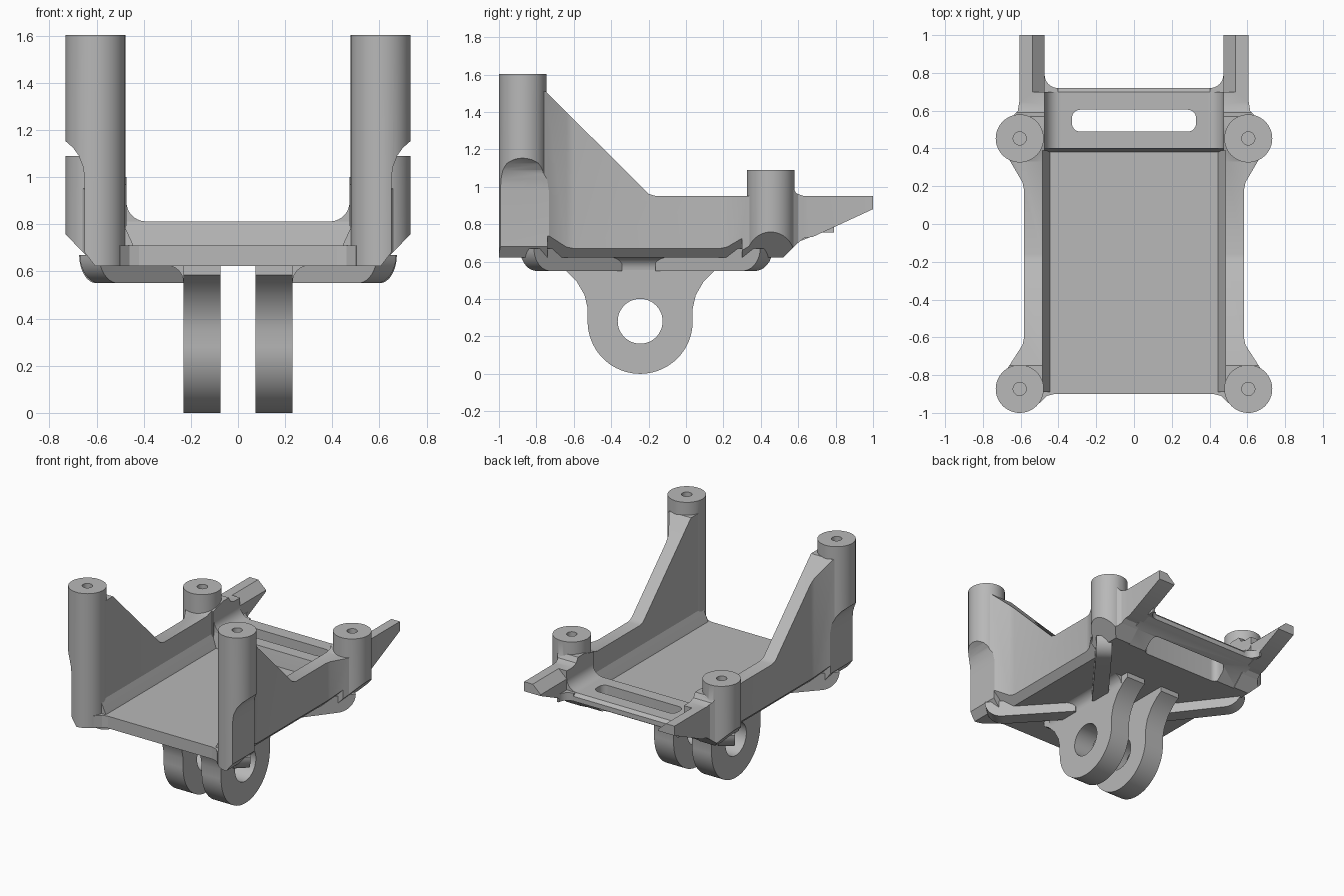
import bpy, bmesh, math
from mathutils import Vector

if "Cube" in bpy.data.objects:
    bpy.data.objects.remove(bpy.data.objects["Cube"])

grey = bpy.data.materials.new("plain grey")
grey.use_nodes = True
grey.diffuse_color = (0.48, 0.48, 0.48, 1)
grey.node_tree.nodes["Principled BSDF"].inputs["Base Color"].default_value = grey.diffuse_color


def place(axis, u, v, w):
    return {"x": (w, u, v), "y": (u, w, v), "z": (u, v, w)}[axis]


def prism(name, pts, axis, lo, hi):
    """Outline extruded along an axis from lo to hi."""
    bm = bmesh.new()
    face = bm.faces.new([bm.verts.new(place(axis, u, v, lo)) for u, v in pts])
    new = bmesh.ops.extrude_face_region(bm, geom=[face])["geom"]
    step = Vector(place(axis, 0, 0, hi - lo))
    bmesh.ops.translate(bm, vec=step, verts=[g for g in new if isinstance(g, bmesh.types.BMVert)])
    bmesh.ops.recalc_face_normals(bm, faces=bm.faces)
    mesh = bpy.data.meshes.new(name)
    bm.to_mesh(mesh)
    bm.free()
    mesh.materials.append(grey)
    ob = bpy.data.objects.new(name, mesh)
    bpy.context.collection.objects.link(ob)
    return ob


def arc(cx, cy, r, start, end, n):
    angles = [math.radians(start + (end - start) * i / n) for i in range(n + 1)]
    return [(cx + r * math.cos(a), cy + r * math.sin(a)) for a in angles]


def disc(name, cx, cy, r, axis, lo, hi, n=48):
    return prism(name, arc(cx, cy, r, 0, 360, n)[:-1], axis, lo, hi)


def apply(ob, mod):
    bpy.context.view_layer.objects.active = ob
    bpy.ops.object.modifier_apply(modifier=mod.name)


def boolean(ob, other, operation="DIFFERENCE"):
    other.hide_render = True
    mod = ob.modifiers.new("boolean", "BOOLEAN")
    mod.operation, mod.solver, mod.object = operation, "EXACT", other
    apply(ob, mod)
    bpy.data.objects.remove(other)


def mirror(ob):
    apply(ob, ob.modifiers.new("mirror", "MIRROR"))


POST_X, POST_R = 0.605, 0.127
FRONT_Y, REAR_Y = -0.873, 0.453
BASE = 0.622

# Side wall: plan outline limited by the side silhouette
side = prism("side_walls_and_posts", [
    (0.485, -0.9), (0.65, -0.9), (0.667, -0.76), (0.59, -0.64), (0.582, -0.6),
    (0.582, 0.18), (0.59, 0.22), (0.66, 0.34), (0.66, 0.55), (0.615, 0.6),
    (0.607, 0.65), (0.607, 1), (0.473, 1), (0.473, 0.39), (0.485, 0.39)], "z", 0.5, 1.7)
boolean(side, prism("silhouette", [
    (-0.95, BASE), (0.52, BASE), (0.6, 0.7), (0.63, 0.725), (0.68, 0.733), (1.01, 0.885),
    (1.01, 0.95), (0.63, 0.95), (0.59, 0.965), (0.57, 1), (0.5, 1), (0.33, 0.95),
    (-0.16, 0.95), (-0.2, 0.962), (-0.75, 1.51), (-0.95, 1.51)], "x", 0.3, 0.9), "INTERSECT")

# Four posts with screw holes
for y, top in ((FRONT_Y, 1.603), (REAR_Y, 1.09)):
    boolean(side, disc("post", POST_X, y, POST_R, "z", BASE, top, 64), "UNION")
for y, top in ((FRONT_Y, 1.603), (REAR_Y, 1.09)):
    boolean(side, disc("screw_hole", POST_X, y, 0.035, "z", top - 0.3, top + 0.1, 24))

# Relief on the front posts, bevels under the rear posts, walls and arms
boolean(side, prism("front_relief", [
    (0.59, 0.55), (0.605, BASE), (0.65, 0.68), (0.65, 0.98), (0.656, 1.04), (0.675, 1.09),
    (0.7, 1.125), (0.74, 1.16), (0.9, 1.16), (0.9, 0.55)], "y", -1.1, -0.65))
boolean(side, prism("rear_bevel", [
    (0.54, 0.56), (0.76, 0.787), (0.9, 0.78), (0.9, 0.5)], "y", 0.27, 0.7))
boolean(side, prism("rear_chamfer", [
    (0.5, 0.602), (0.6, 0.702), (0.6, 0.5), (0.5, 0.5)], "x", 0.4, 0.9))
boolean(side, prism("wall_bevel", [
    (0.5, 0.588), (0.7, 0.788), (0.7, 0.5)], "y", -0.74, 0.3))
boolean(side, prism("arm_bevel", [
    (0.55, 0.961), (0.46, 0.879), (0.4, 1)], "y", 0.7, 1.1))
mirror(side)

# Floor and the raised rear shelf with its slot
prism("floor", [(-0.53, -0.9), (0.53, -0.9), (0.53, 0.42), (-0.53, 0.42)], "z", BASE, 0.71)
shelf = prism("rear_shelf", [
    (0.37, BASE), (0.51, BASE), (0.6, 0.705), (0.67, 0.733), (0.72, 0.755), (0.72, 0.79),
    (0.7, 0.812), (0.4, 0.812), (0.38, 0.71)], "x", -0.5, 0.5)
slot = []
for sx, sy, a in ((1, 1, 0), (-1, 1, 90), (-1, -1, 180), (1, -1, 270)):
    slot += arc(sx * 0.285, 0.547 + sy * 0.015, 0.043, a, a + 90, 8)
boolean(shelf, prism("slot_cutter", slot, "z", 0.5, 1))

# Inner corner fillets
fillets = [
    prism("floor_fillet", [(0.44, 0.7), (0.448, 0.72), (0.485, 0.8), (0.5, 0.8), (0.5, 0.7)],
          "y", -0.89, 0.39),
    prism("shelf_fillet", arc(0.39, 0.895, 0.083, 270, 360, 10) + [(0.49, 0.895), (0.49, 0.8), (0.39, 0.8)],
          "y", 0.4, 0.7),
    prism("arm_fillet", arc(0.403, 0.79, 0.07, 270, 360, 10) + [(0.49, 0.79), (0.49, 0.69), (0.403, 0.69)],
          "z", 0.755, 0.812),
    prism("post_fillet", [(0.42, -0.89), (0.42, -0.9), (0.46, -0.91), (0.5, -0.95), (0.56, -0.89)],
          "z", BASE, 0.71),
]

# Mount lugs under the floor, each with a bolt hole
LUG_Y, LUG_Z = -0.245, 0.281
flare = [(0.281, 0.35), (0.297, 0.42), (0.34, 0.495), (0.4, 0.555), (0.45, 0.585), (0.45, 0.64)]
lug = prism("mount_lugs",
            arc(LUG_Y, LUG_Z, 0.281, 180, 360, 40)
            + [(LUG_Y + d, z) for d, z in flare]
            + [(LUG_Y - d, z) for d, z in reversed(flare)], "x", 0.075, 0.232)
boolean(lug, disc("bolt_hole", LUG_Y, LUG_Z, 0.12, "x", 0, 0.4))
fillets.append(prism("lug_fillet", arc(0.302, 0.555, 0.07, 180, 90, 8) + [(0.302, 0.64), (0.2, 0.64), (0.2, 0.555)],
                     "y", -0.63, 0.14))

# Diagonal ribs from the posts to the lugs, rounded at the outer end
for name, start, end in (("front_ribs", (0.63, -0.85), (0.2, -0.38)),
                         ("rear_ribs", (0.63, 0.43), (0.2, -0.13))):
    along = Vector((end[0] - start[0], end[1] - start[1]))
    outline = arc(0.12, 0.67, 0.12, 180, 270, 10) + [(along.length, 0.55), (along.length, 0.67)]
    rib = prism(name, outline, "y", -0.055, 0.055)
    rib.data.transform(rib.matrix_basis.Rotation(math.atan2(along.y, along.x), 4, "Z"))
    rib.data.transform(rib.matrix_basis.Translation((start[0], start[1], 0)))
    fillets.append(rib)

for ob in fillets + [lug]:
    mirror(ob)

# Smooth the curved faces and keep the edges sharp
bpy.ops.object.select_all(action="DESELECT")
for ob in (side, shelf, *fillets, lug):
    ob.select_set(True)
bpy.context.view_layer.objects.active = side
bpy.ops.object.shade_smooth_by_angle(angle=math.radians(30))
